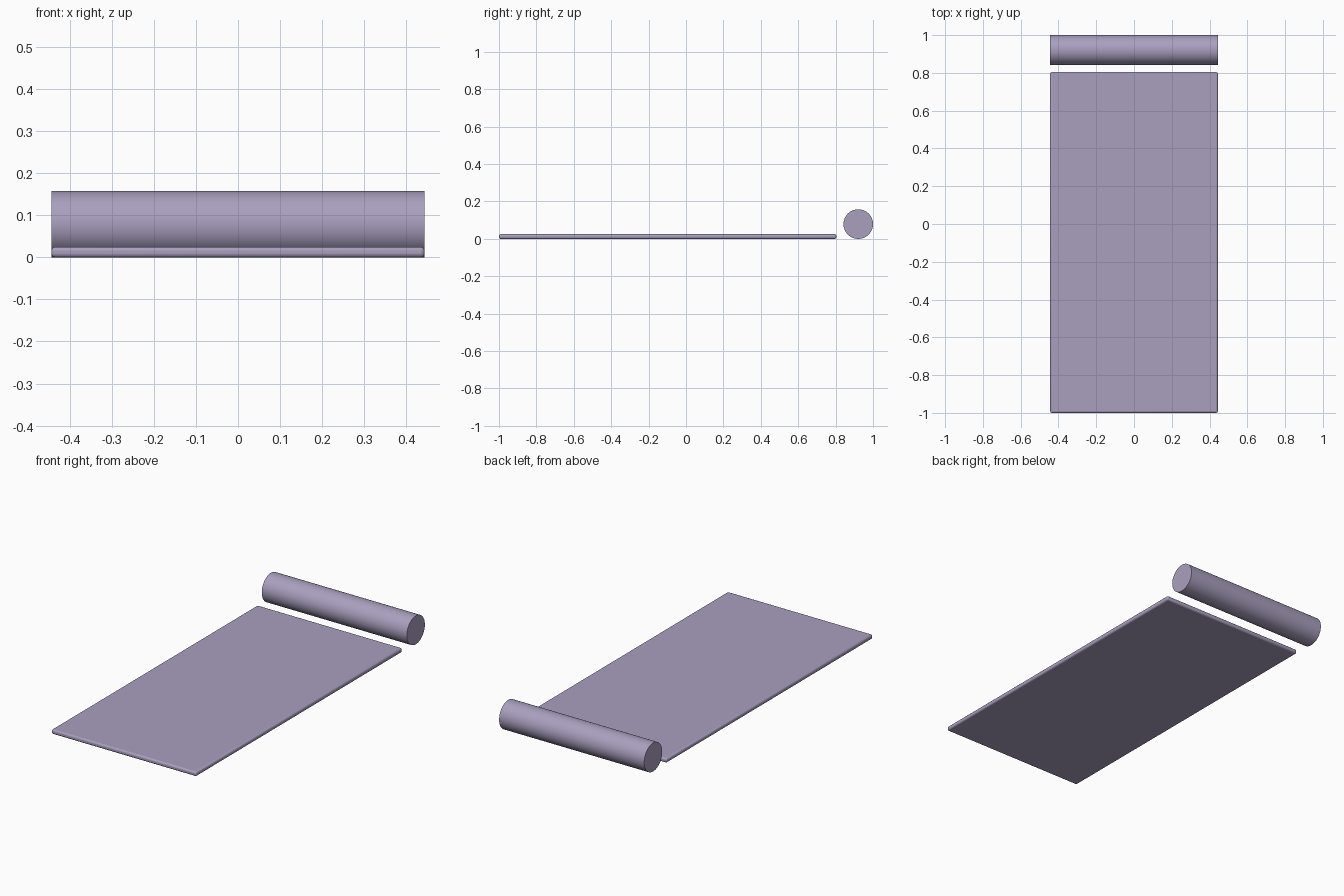
import bpy, math

if "Cube" in bpy.data.objects:
    bpy.data.objects.remove(bpy.data.objects["Cube"])

lavender = bpy.data.materials.new("lavender_foam")
lavender.diffuse_color = (0.40, 0.35, 0.52, 1)
lavender.use_nodes = True
lavender.node_tree.nodes["Principled BSDF"].inputs["Base Color"].default_value = lavender.diffuse_color

WIDTH = 0.888


def finish(obj, name):
    obj.name = name
    obj.data.materials.append(lavender)
    bpy.ops.object.shade_smooth_by_angle(angle=math.radians(35))


# Flat mat with softly rounded edges
bpy.ops.mesh.primitive_cube_add(size=1, location=(0, -0.098, 0.0125))
mat = bpy.context.object
mat.scale = (WIDTH, 1.804, 0.025)
bpy.ops.object.transform_apply(location=False, rotation=False, scale=True)
bevel = mat.modifiers.new("soft_edges", 'BEVEL')
bevel.width = 0.009
bevel.segments = 3
finish(mat, "flat_mat")

# Rolled mat lying across the far end
bpy.ops.mesh.primitive_cylinder_add(vertices=64, radius=0.079, depth=WIDTH,
                                    location=(0, 0.921, 0.079),
                                    rotation=(0, math.pi / 2, 0))
finish(bpy.context.object, "mat_roll")
